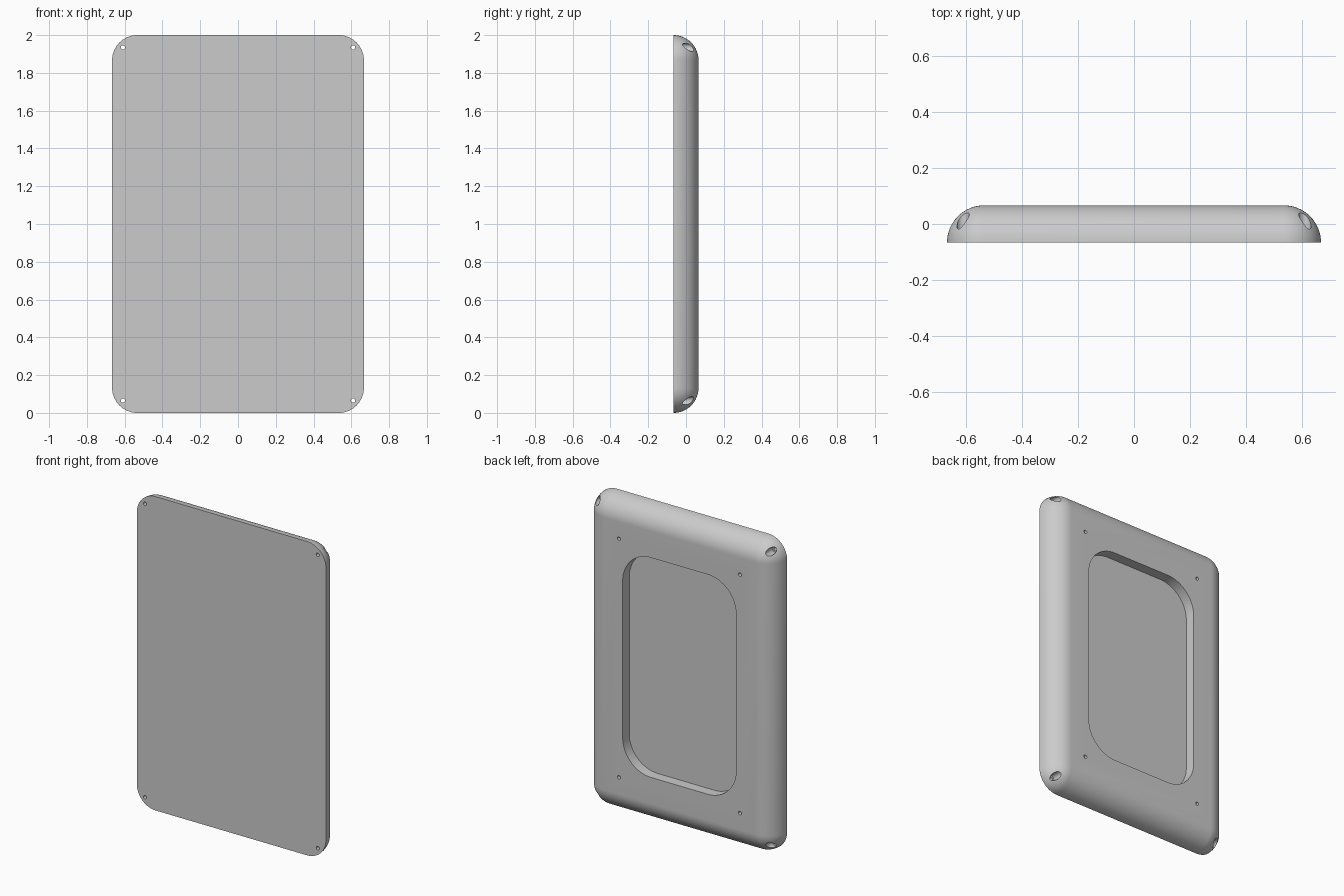
import bpy, bmesh, math
from mathutils import Matrix, Vector

WIDTH, HEIGHT, DEPTH = 1.333, 2.0, 0.133
FRONT, BACK = -DEPTH / 2, DEPTH / 2
SEGMENTS = 16

cube = bpy.data.objects.get("Cube")
if cube:
    bpy.data.objects.remove(cube, do_unlink=True)

grey = bpy.data.materials.new("plain grey")
grey.use_nodes = True
colour = (0.6, 0.6, 0.6, 1)
grey.diffuse_color = colour
grey.node_tree.nodes["Principled BSDF"].inputs["Base Color"].default_value = colour


def rounded_ring(bm, half_x, half_z, radius, y):
    """Ring of vertices around a rounded rectangle facing along y."""
    ring = []
    for corner, (sx, sz) in enumerate([(1, 1), (-1, 1), (-1, -1), (1, -1)]):
        for i in range(SEGMENTS + 1):
            a = (corner + i / SEGMENTS) * math.pi / 2
            ring.append(bm.verts.new((
                sx * (half_x - radius) + radius * math.cos(a), y,
                HEIGHT / 2 + sz * (half_z - radius) + radius * math.sin(a))))
    return ring


def loft(name, rings):
    """Closed solid through rings of (half_x, half_z, radius, y)."""
    bm = bmesh.new()
    loops = [rounded_ring(bm, *r) for r in rings]
    for a, b in zip(loops, loops[1:]):
        for i in range(len(a)):
            j = (i + 1) % len(a)
            bm.faces.new((a[i], a[j], b[j], b[i]))
    bm.faces.new(loops[0])
    bm.faces.new(loops[-1])
    bmesh.ops.remove_doubles(bm, verts=bm.verts, dist=1e-5)
    return finish(name, bm)


def finish(name, bm):
    bmesh.ops.recalc_face_normals(bm, faces=bm.faces)
    mesh = bpy.data.meshes.new(name)
    bm.to_mesh(mesh)
    bm.free()
    mesh.materials.append(grey)
    obj = bpy.data.objects.new(name, mesh)
    bpy.context.collection.objects.link(obj)
    return obj


def drills(name, x, z, radius, y0, y1):
    """Four cylinders along y, mirrored about the panel centre."""
    bm = bmesh.new()
    for sx in (-1, 1):
        for sz in (-1, 1):
            place = (Matrix.Translation(Vector((sx * x, (y0 + y1) / 2, HEIGHT / 2 + sz * z)))
                     @ Matrix.Rotation(math.pi / 2, 4, "X"))
            bmesh.ops.create_cone(bm, cap_ends=True, segments=32, radius1=radius,
                                  radius2=radius, depth=y1 - y0, matrix=place)
    return finish(name, bm)


# Panel with a flat front and quarter-round edges towards the back
rings = []
for i in range(SEGMENTS + 1):
    t = i / SEGMENTS * math.pi / 2
    r = DEPTH * math.cos(t)
    inset = DEPTH - r
    rings.append((WIDTH / 2 - inset, HEIGHT / 2 - inset, r, FRONT + DEPTH * math.sin(t)))
panel = loft("panel", rings)

# Back pocket, corner screw holes with counterbores, and small blind holes
cutters = [
    loft("pocket_cutter", [(0.4, 0.7, 0.2, 0.0), (0.4, 0.7, 0.2, BACK + 0.1)]),
    drills("screw_hole_cutter", 0.609, 0.935, 0.011, FRONT - 0.1, BACK + 0.1),
    drills("counterbore_cutter", 0.609, 0.935, 0.022, -0.03, BACK + 0.1),
    drills("blind_hole_cutter", 0.427, 0.76, 0.011, 0.0, BACK + 0.1),
]
bpy.ops.object.select_all(action="DESELECT")
panel.select_set(True)
bpy.context.view_layer.objects.active = panel
for cutter in cutters:
    cutter.hide_render = True
    cut = panel.modifiers.new(cutter.name, "BOOLEAN")
    cut.operation = "DIFFERENCE"
    cut.solver = "EXACT"
    cut.object = cutter
    bpy.ops.object.modifier_apply(modifier=cut.name)
    bpy.data.objects.remove(cutter, do_unlink=True)

bpy.ops.object.shade_smooth_by_angle(angle=math.radians(30))
